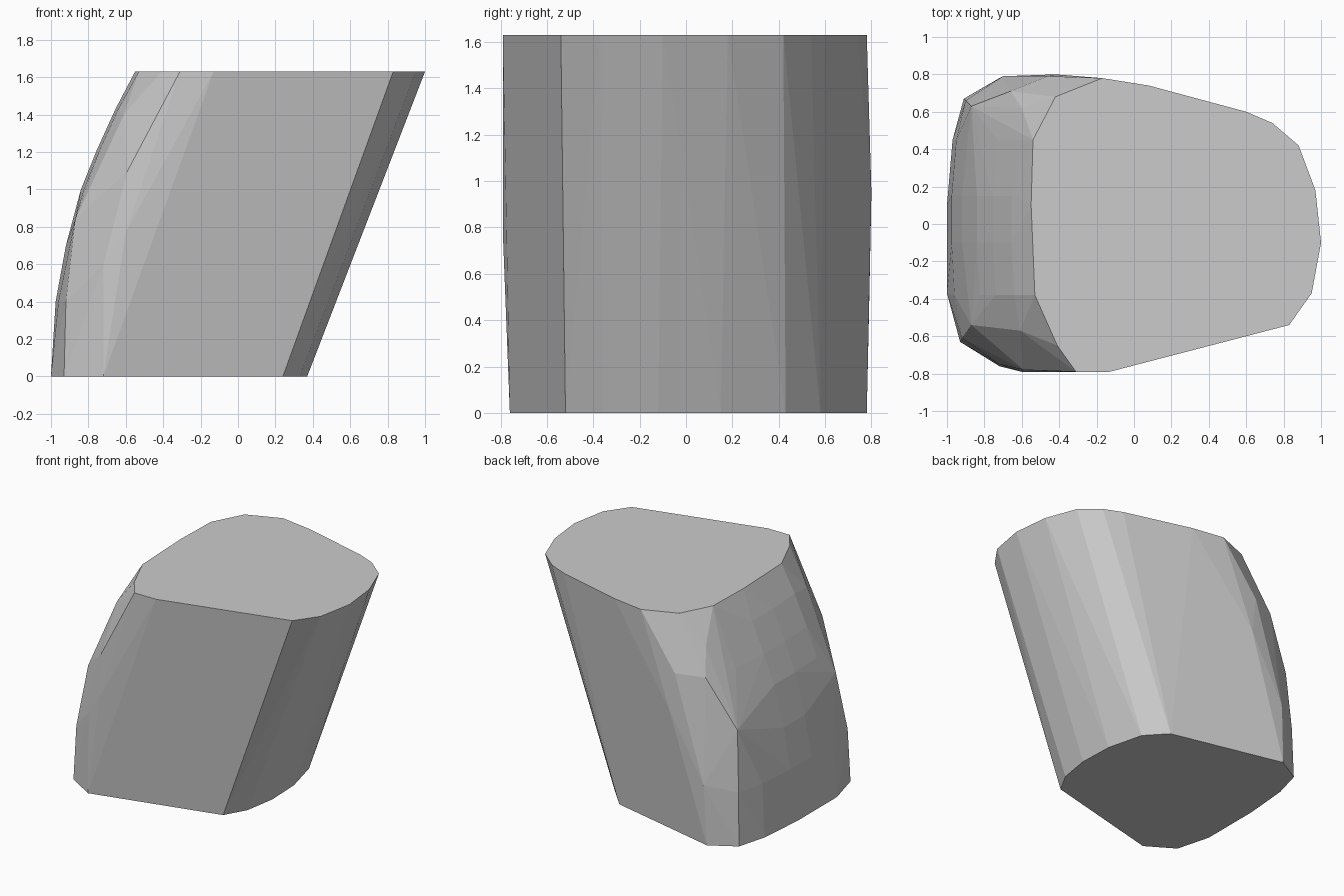
import bpy, bmesh, math

if "Cube" in bpy.data.objects:
    bpy.data.objects.remove(bpy.data.objects["Cube"])

H = 1.63

# outlines of the flat top and flat base
top = [(-.54, .45), (-.42, .68), (-.17, .78), (.08, .74), (.60, .60), (.74, .54),
       (.88, .42), (.97, .18), (1.0, -.10), (.95, -.37), (.83, -.54),
       (-.13, -.79), (-.31, -.79), (-.41, -.65), (-.53, -.38), (-.55, .10)]
base = [(-1.0, -.37), (-.93, -.63), (-.72, -.76), (.24, -.52), (.33, -.36),
        (.37, -.12), (.36, .15), (.29, .43), (.15, .58),
        (-.72, .78), (-.91, .67), (-.97, .45), (-1.0, .10)]

# rounded corners at the bulging end
corners = [(-.92, -.61, .40), (-.87, -.54, .84), (-.61, -.57, 1.40),
           (-.72, -.75, .60), (-.60, -.79, .77), (-.59, -.78, 1.10),
           (-.90, .66, .40), (-.87, .63, .85), (-.60, .62, 1.41),
           (-.70, .79, .45), (-.46, .79, 1.23), (-.42, .80, .95), (-.66, .71, 1.22)]

# curved profile of the bulging end: (x, z)
bulge = [(-.975, .40), (-.92, .70), (-.84, 1.0), (-.755, 1.21), (-.655, 1.43)]

points = [(x, y, H) for x, y in top] + [(x, y, 0) for x, y in base] + corners
for x, z in bulge:
    for y, inset in ((-.38, .015), (-.1, 0), (.15, 0), (.45, .025)):
        points.append((x + inset, y, z))

# skin the sections into one faceted body
bm = bmesh.new()
for p in points:
    bm.verts.new(p)
out = bmesh.ops.convex_hull(bm, input=bm.verts[:])
loose = [v for v in bm.verts if not v.link_faces]
bmesh.ops.delete(bm, geom=loose, context='VERTS')
bmesh.ops.dissolve_limit(bm, angle_limit=math.radians(1),
                         verts=bm.verts[:], edges=bm.edges[:])
bmesh.ops.recalc_face_normals(bm, faces=bm.faces[:])

mesh = bpy.data.meshes.new("leaning_block")
bm.to_mesh(mesh)
bm.free()
body = bpy.data.objects.new("leaning_block", mesh)
bpy.context.collection.objects.link(body)
